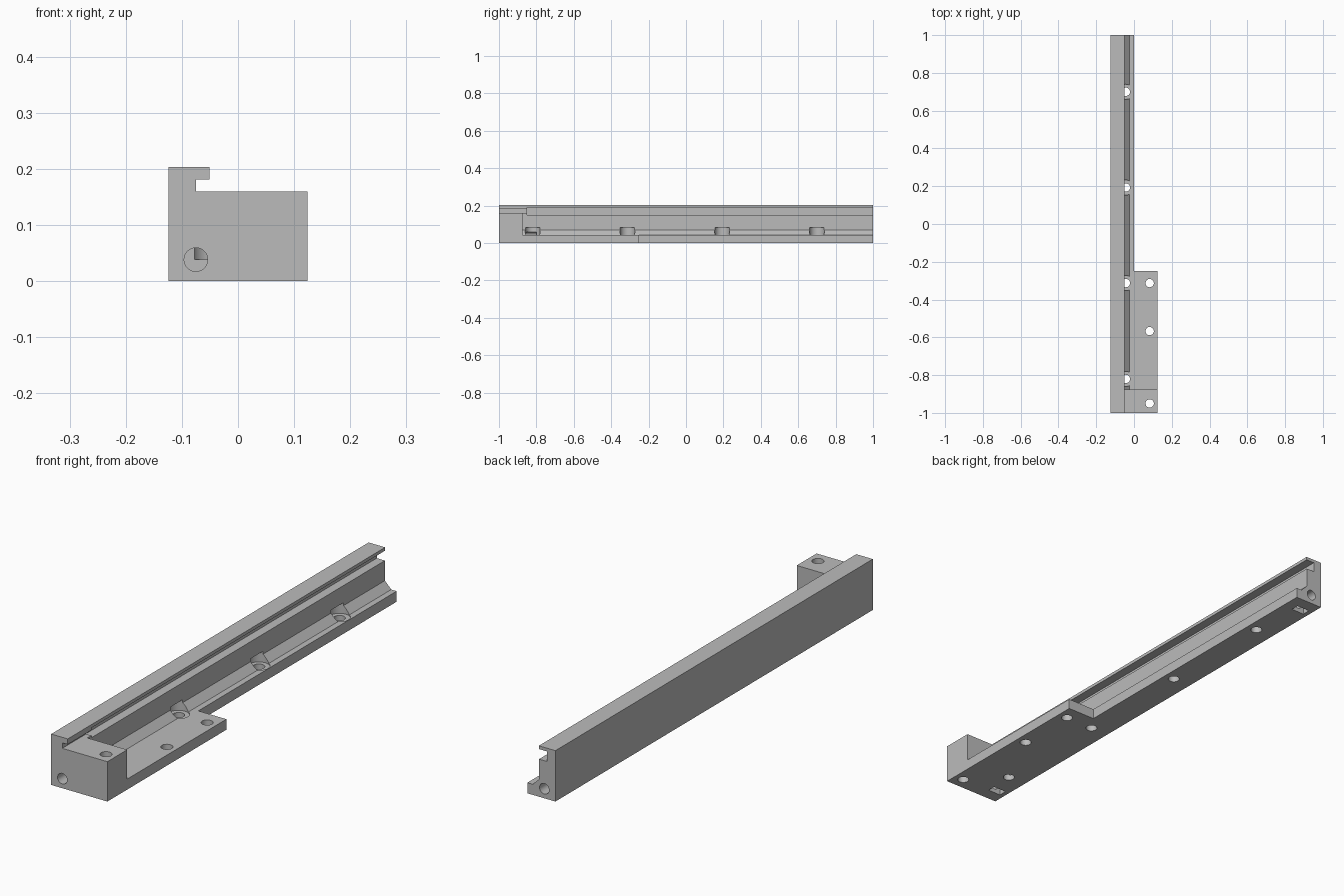
import bpy, bmesh, math
from mathutils import Matrix

cube = bpy.data.objects.get("Cube")
if cube:
    bpy.data.objects.remove(cube, do_unlink=True)

grey = bpy.data.materials.new("plain grey")
grey.use_nodes = True
colour = (0.5, 0.5, 0.5, 1)
grey.diffuse_color = colour
grey.node_tree.nodes["Principled BSDF"].inputs["Base Color"].default_value = colour


def make_object(name, bm):
    bmesh.ops.recalc_face_normals(bm, faces=bm.faces)
    mesh = bpy.data.meshes.new(name)
    bm.to_mesh(mesh)
    bm.free()
    mesh.materials.append(grey)
    obj = bpy.data.objects.new(name, mesh)
    bpy.context.collection.objects.link(obj)
    return obj


def prism(name, profile, y0, y1):
    """Extrude an x-z profile along y."""
    bm = bmesh.new()
    face = bm.faces.new([bm.verts.new((x, y0, z)) for x, z in profile])
    new = bmesh.ops.extrude_face_region(bm, geom=[face])["geom"]
    verts = [v for v in new if isinstance(v, bmesh.types.BMVert)]
    bmesh.ops.translate(bm, verts=verts, vec=(0, y1 - y0, 0))
    return make_object(name, bm)


def box(name, x0, x1, y0, y1, z0, z1):
    return prism(name, [(x0, z0), (x1, z0), (x1, z1), (x0, z1)], y0, y1)


def cylinder(name, centre, radius, length, along_y=False):
    bm = bmesh.new()
    bmesh.ops.create_cone(bm, cap_ends=True, segments=32, radius1=radius,
                          radius2=radius, depth=length)
    turn = Matrix.Rotation(math.pi / 2 if along_y else 0, 4, "X")
    bmesh.ops.transform(bm, matrix=Matrix.Translation(centre) @ turn, verts=bm.verts)
    return make_object(name, bm)


# Full-length body with the hooked lip on top
body = prism("mounting_rail", [
    (-.124, 0), (.124, 0), (.124, .159), (-.075, .159),
    (-.075, .181), (-.051, .181), (-.051, .203), (-.124, .203)], -1, 1)

# Trough with a sloped foot, notch beside the rail, and wide groove under the lip
cutters = [
    prism("trough_cutter", [(-.052, .07), (-.024, .042), (.2, .042),
                            (.2, .17), (-.052, .17)], -.875, 1.1),
    box("notch_cutter", 0, .2, -.25, 1.1, -.1, .3),
    box("groove_cutter", -.088, .02, -.85, 1.1, .15, .19),
]

# Rail screw holes with counterbores
for y in (-.82, -.313, .193, .7):
    cutters.append(cylinder("counterbore_cutter", (-.043, y, .06), .04, .044))
    cutters.append(cylinder("rail_hole_cutter", (-.043, y, .02), .022, .08))

# Plate screw holes
for y in (-.95, -.567, -.313):
    cutters.append(cylinder("plate_hole_cutter", (.083, y, .1), .022, .4))

# End holes with nut pockets opening underneath
for side in (-1, 1):
    cutters.append(cylinder("end_hole_cutter", (-.075, side * .91, .038), .021, .22, True))
    y = side * .932
    cutters.append(box("nut_pocket_cutter", -.105, -.047, y - .017, y + .017, -.05, .058))

bpy.context.view_layer.objects.active = body
for cutter in cutters:
    mod = body.modifiers.new("cut", "BOOLEAN")
    mod.operation = "DIFFERENCE"
    mod.solver = "EXACT"
    mod.object = cutter
    bpy.ops.object.modifier_apply(modifier=mod.name)
    bpy.data.objects.remove(cutter, do_unlink=True)

# Smooth hole walls, sharp machined edges
bpy.ops.object.select_all(action="DESELECT")
body.select_set(True)
bpy.ops.object.shade_smooth_by_angle(angle=math.radians(30))
